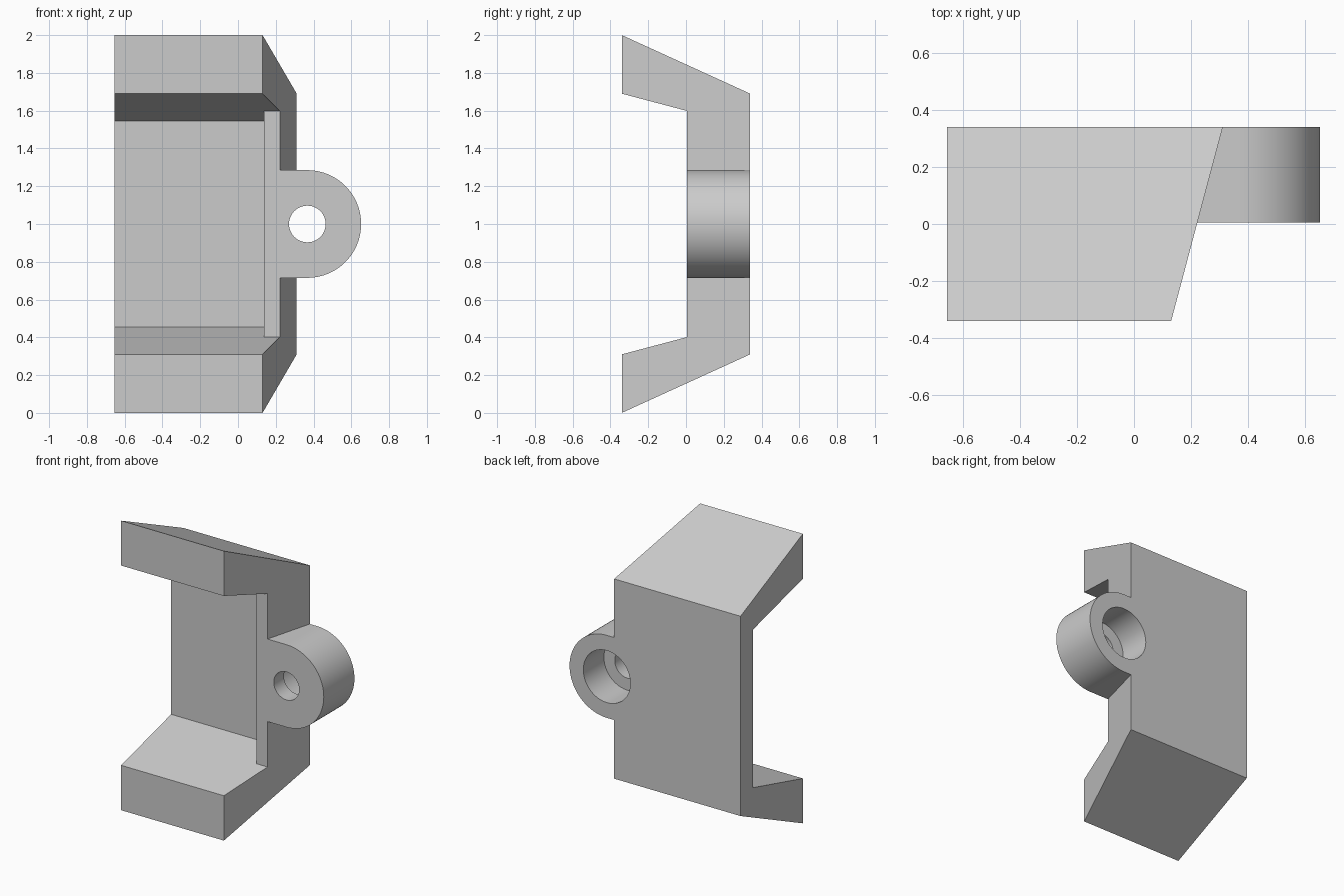
import bpy, bmesh
from math import sin, cos, pi

if "Cube" in bpy.data.objects:
    bpy.data.objects.remove(bpy.data.objects["Cube"])

DEPTH = 0.34          # half depth of the bracket
STEP = 0.005          # front plane of the lug and end post
HOLE_X, MID_Z = 0.367, 1.0

grey = bpy.data.materials.new("light grey")
grey.use_nodes = True
colour = (0.6, 0.6, 0.6, 1)
grey.diffuse_color = colour
grey.node_tree.nodes["Principled BSDF"].inputs["Base Color"].default_value = colour


def loft(name, bottom, top):
    """Closed solid between two matching outlines."""
    bm = bmesh.new()
    a = [bm.verts.new(p) for p in bottom]
    b = [bm.verts.new(p) for p in top]
    bm.faces.new(a)
    bm.faces.new(b)
    for i in range(len(a)):
        j = (i + 1) % len(a)
        bm.faces.new((a[i], a[j], b[j], b[i]))
    bmesh.ops.recalc_face_normals(bm, faces=bm.faces)
    mesh = bpy.data.meshes.new(name)
    bm.to_mesh(mesh)
    bm.free()
    mesh.materials.append(grey)
    obj = bpy.data.objects.new(name, mesh)
    bpy.context.collection.objects.link(obj)
    return obj


def sloped_block(name, plan, front_half, back_half):
    """Plan outline raised to a height that tapers from front to back."""
    def half(y):
        return front_half + (back_half - front_half) * (y + DEPTH) / (2 * DEPTH)
    return loft(name, [(x, y, MID_Z - half(y)) for x, y in plan],
                [(x, y, MID_Z + half(y)) for x, y in plan])


def plate(name, outline, y0, y1):
    return loft(name, [(x, y0, z) for x, z in outline],
                [(x, y1, z) for x, z in outline])


def arc(radius, start, end, n):
    return [(HOLE_X + radius * cos(start + (end - start) * i / n),
             MID_Z + radius * sin(start + (end - start) * i / n)) for i in range(n + 1)]


def combine(target, tool, operation):
    mod = target.modifiers.new(operation, "BOOLEAN")
    mod.operation, mod.solver, mod.object = operation, "EXACT", tool
    bpy.context.view_layer.objects.active = target
    bpy.ops.object.modifier_apply(modifier=mod.name)
    bpy.data.objects.remove(tool)


# Tapered outer block with one slanted end
bracket = sloped_block("bracket", [(-0.655, -DEPTH), (0.13, -DEPTH),
                                   (0.311, DEPTH), (-0.655, DEPTH)], 1.0, 0.69)

# Channel opening, shallower behind the end post
opening = sloped_block("opening_cutter", [(-1, -0.5), (1, -0.5), (1, STEP), (0.137, STEP),
                                          (0.137, 0.205), (-1, 0.205)], 0.69, 0.51)
combine(bracket, opening, "DIFFERENCE")

# Rounded lug
lug = plate("lug", [(0.18, MID_Z - 0.285)] + arc(0.285, -pi / 2, pi / 2, 40)
            + [(0.18, MID_Z + 0.285)], STEP, DEPTH)
combine(bracket, lug, "UNION")

# Through hole and counterbore from the back
for radius, y0, y1 in ((0.097, -0.1, 0.5), (0.18, 0.115, 0.5)):
    bore = plate("bore_cutter", arc(radius, 0, 2 * pi, 48)[:-1], y0, y1)
    combine(bracket, bore, "DIFFERENCE")

bpy.ops.object.select_all(action="DESELECT")
bracket.select_set(True)
bpy.context.view_layer.objects.active = bracket
bpy.ops.object.shade_smooth_by_angle(angle=pi / 6)
